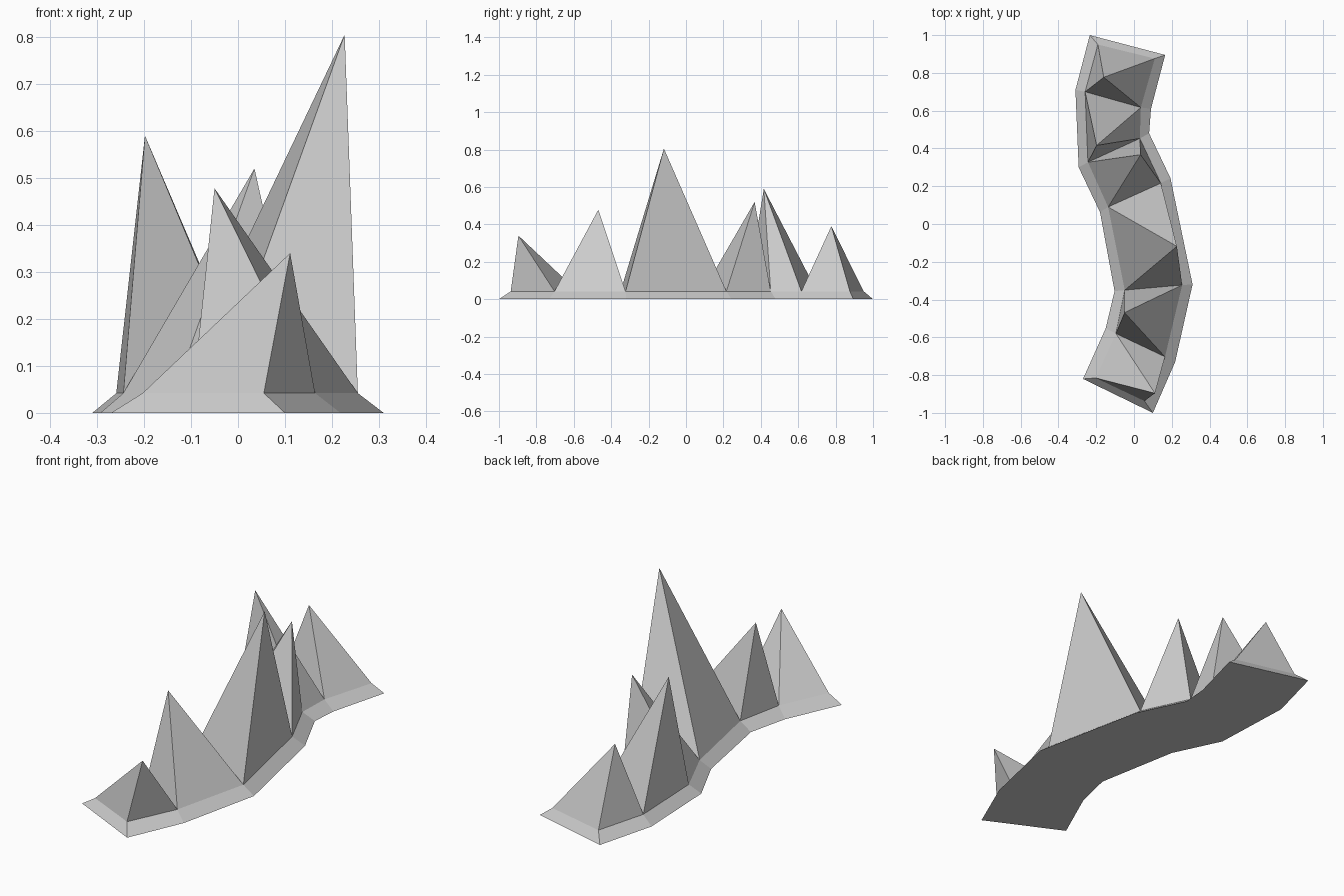
import bpy

if "Cube" in bpy.data.objects:
    bpy.data.objects.remove(bpy.data.objects["Cube"])

RIM = 0.042  # height where the bevelled base meets the peaks

# Cross-sections from front to back: (x, y) of foot and rim on each side
left_foot = [(-.27, -.82), (-.15, -.553), (-.103, -.355), (-.18, .063),
             (-.293, .30), (-.31, .71), (-.234, 1.0)]
left_rim = [(-.203, -.815), (-.096, -.58), (-.049, -.35), (-.137, .09),
            (-.244, .327), (-.259, .70), (-.191, .95)]
right_foot = [(.10, -1.0), (.218, -.73), (.31, -.32), (.193, .243),
              (.08, .48), (.09, .61), (.165, .895)]
right_rim = [(.055, -.937), (.164, -.703), (.255, -.323), (.142, .216),
             (.031, .453), (.036, .617), (.11, .876)]

# One summit per section
summits = [(.111, -.896, .34), (-.05, -.469, .478), (.227, -.118, .805),
           (.035, .367, .52), (-.198, .416, .59), (-.16, .777, .39)]


def make(name, verts, faces):
    mesh = bpy.data.meshes.new(name)
    mesh.from_pydata(verts, [], faces)
    obj = bpy.data.objects.new(name, mesh)
    bpy.context.collection.objects.link(obj)
    return obj


# Base: sloping skirt all round and a flat underside
foot = [(x, y, 0) for x, y in right_foot + left_foot[::-1]]
rim = [(x, y, RIM) for x, y in right_rim + left_rim[::-1]]
n = len(foot)
faces = [(i, (i + 1) % n, n + (i + 1) % n, n + i) for i in range(n)]
faces += [(i, n - 1 - i, n - 2 - i, i + 1) for i in range(n // 2 - 1)]
make("mountain_base", foot + rim, faces)

# Peaks: a four-sided pyramid on every section
for i, top in enumerate(summits):
    ring = [left_rim[i], right_rim[i], right_rim[i + 1], left_rim[i + 1]]
    verts = [(x, y, RIM) for x, y in ring] + [top]
    make(f"peak_{i + 1}", verts, [(j, (j + 1) % 4, 4) for j in range(4)])
